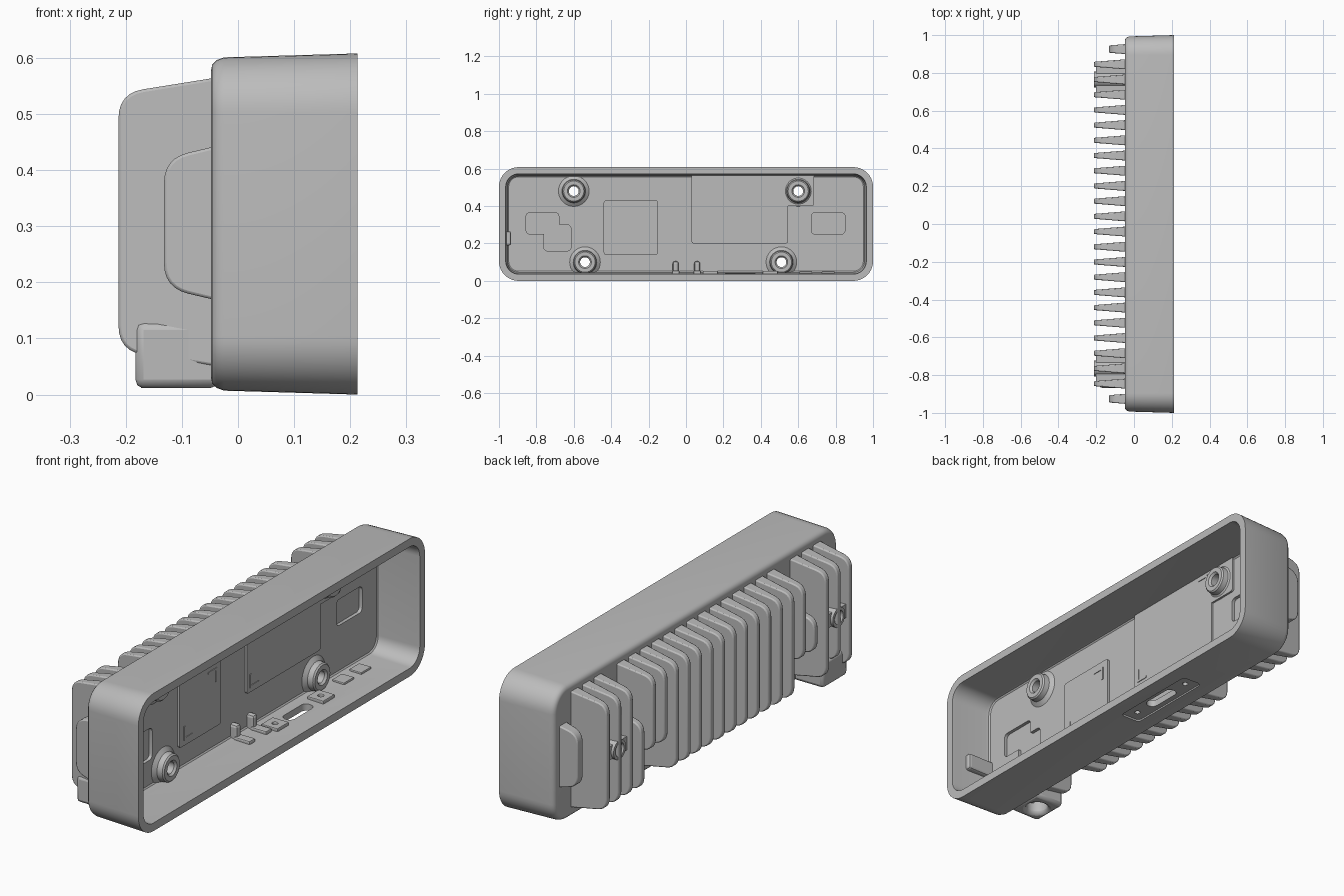
import bpy, bmesh
from math import sin, cos, pi, radians
from mathutils import Vector, Matrix

cube = bpy.data.objects.get("Cube")
if cube:
    bpy.data.objects.remove(cube)

grey = bpy.data.materials.new("cast_grey")
grey.use_nodes = True
colour = (0.5, 0.5, 0.5, 1)
grey.diffuse_color = colour
grey.node_tree.nodes["Principled BSDF"].inputs["Base Color"].default_value = colour

MID = 0.304          # height of the housing centre
BACK, RIM, FLOOR = -0.048, 0.213, 0.012


def finish(name, bm, bevel=0, segments=2):
    bmesh.ops.recalc_face_normals(bm, faces=bm.faces)
    mesh = bpy.data.meshes.new(name)
    bm.to_mesh(mesh)
    bm.free()
    mesh.materials.append(grey)
    ob = bpy.data.objects.new(name, mesh)
    bpy.context.collection.objects.link(ob)
    if bevel:
        mod = ob.modifiers.new("Bevel", "BEVEL")
        mod.width, mod.segments = bevel, segments
        mod.limit_method, mod.angle_limit = "ANGLE", radians(40)
    return ob


def smooth(ob):
    bpy.ops.object.select_all(action="DESELECT")
    ob.select_set(True)
    bpy.context.view_layer.objects.active = ob
    bpy.ops.object.shade_smooth_by_angle(angle=radians(35))


def loft(rings, closed=False):
    bm = bmesh.new()
    loops = [[bm.verts.new(p) for p in ring] for ring in rings]
    pairs = list(zip(loops, loops[1:]))
    if closed:
        pairs.append((loops[-1], loops[0]))
    n = len(loops[0])
    for a, b in pairs:
        for i in range(n):
            bm.faces.new((a[i], a[(i + 1) % n], b[(i + 1) % n], b[i]))
    if not closed:
        bm.faces.new(loops[0])
        bm.faces.new(loops[-1])
    return bm


def rounded_rect(x, y, z, hy, hz, r, steps=8):
    """Rounded rectangle in the plane of the housing floor."""
    pts = []
    for q, (sy, sz) in enumerate(((1, 1), (-1, 1), (-1, -1), (1, -1))):
        for i in range(steps + 1):
            a = (q + i / steps) * pi / 2
            pts.append((x, y + sy * (hy - r) + r * cos(a), z + sz * (hz - r) + r * sin(a)))
    return pts


def plate(name, x0, x1, y0, y1, z0, z1, r=0.012):
    args = ((y0 + y1) / 2, (z0 + z1) / 2, (y1 - y0) / 2, (z1 - z0) / 2, r, 4)
    return finish(name, loft([rounded_rect(x0, *args), rounded_rect(x1, *args)]))


def block(name, x0, x1, y0, y1, z0, z1, bevel=0):
    bm = bmesh.new()
    bmesh.ops.create_cube(bm, size=1)
    for v in bm.verts:
        v.co = Vector((x0 + (v.co.x + .5) * (x1 - x0), y0 + (v.co.y + .5) * (y1 - y0),
                       z0 + (v.co.z + .5) * (z1 - z0)))
    return finish(name, bm, bevel)


def cylinder(name, centre, r, depth, axis="X"):
    bm = bmesh.new()
    bmesh.ops.create_cone(bm, cap_ends=True, segments=32, radius1=r, radius2=r, depth=depth)
    turn = Matrix.Rotation(pi / 2, 4, "Y") if axis == "X" else Matrix()
    bm.transform(Matrix.Translation(centre) @ turn)
    return finish(name, bm)


def tube(name, y, z, profile, n=32):
    """Lathe a closed (radius, x) profile about an x axis."""
    rings = [[(x, y + r * cos(2 * pi * i / n), z + r * sin(2 * pi * i / n)) for i in range(n)]
             for r, x in profile]
    smooth(finish(name, loft(rings, closed=True)))


def cut(target, cutter):
    mod = target.modifiers.new("Cut", "BOOLEAN")
    mod.operation, mod.object, mod.solver = "DIFFERENCE", cutter, "EXACT"
    bpy.context.view_layer.objects.active = target
    bpy.ops.object.modifier_apply(modifier=mod.name)
    bpy.data.objects.remove(cutter)


# Housing: drafted tray open towards +x
sections = ((BACK, .03), (-.046, .02), (-.038, .012), (-.025, .007), (RIM, 0),
            (RIM, .036), (.197, .038), (.03, .043), (.017, .046), (FLOOR, .052))
housing = finish("housing", loft([rounded_rect(x, 0, MID, 1 - i, MID - i, .105 - i, 10)
                                  for x, i in sections]))

# Through holes, shallow pockets and the slot in the lower wall
upper, lower = ((-.6, .48), (.6, .48)), ((-.54, .1), (.51, .1))
for y, z in upper + lower:
    cut(housing, cylinder("cutter", (0, y, z), .03, .2))
for y0, y1, z0, z1 in ((.67, .85, .25, .365), (-.855, -.68, .25, .365), (-.76, -.615, .16, .3)):
    cut(housing, plate("cutter", FLOOR - .015, .08, y0, y1, z0, z1, .02))


def wall_cutter(half_length, half_width, z0, z1, r):
    """Rounded plate laid flat in the lower wall."""
    ob = plate("cutter", z0, z1, -half_length, half_length, -half_width, half_width, r)
    ob.data.transform(Matrix.Translation((.09, .29, 0)) @ Matrix(
        ((0, 0, -1, 0), (0, 1, 0, 0), (1, 0, 0, 0), (0, 0, 0, 1))))
    return ob


cut(housing, wall_cutter(.21, .05, -.02, .012, .02))
cut(housing, wall_cutter(.085, .026, -.05, .1, .025))
for y in (.13, .45):
    cut(housing, cylinder("cutter", (.09, y, .03), .012, .1, "Z"))
smooth(housing)

# Screw bosses inside, one for each through hole
for y, z in upper + lower:
    tube("screw_boss", y, z, ((.026, BACK), (.026, .047), (.034, .056), (.054, .056),
                              (.06, .05), (.063, .026), (.082, FLOOR), (.03, FLOOR - .01)))

# Raised thermal pads with corner marks
TOP = FLOOR + .01
plate("small_pad", FLOOR - .01, TOP, -.44, -.15, .14, .43)
plate("large_pad", FLOOR - .01, TOP, .03, .545, .2, .568)
side_pad = plate("large_pad_side", FLOOR - .01, TOP - .001, .5, .685, .4, .568)
cut(side_pad, cylinder("cutter", (FLOOR, .6, .48), .05, .1))


def corner_mark(y, z, s):
    for dy, dz in ((.06, .01), (.01, .06)):
        ys, zs = sorted((y, y + s * dy)), sorted((z, z + s * dz))
        block("corner_mark", TOP - .002, TOP + .003, *ys, *zs)


for y, z, s in ((-.41, .165, 1), (-.18, .4, -1), (.05, .22, 1), (.52, .55, -1)):
    corner_mark(y, z, s)

# Clips and lands on the inside walls
for y in (-.055, .06):
    block("board_clip", FLOOR - .01, .045, y - .016, y + .016, .03, .105, .012)
    block("clip_foot", .03, .11, y - .02, y + .02, .03, .055, .006)
block("end_clip", FLOOR - .01, .14, -.97, -.935, .19, .265, .01)
for y in (.13, .45):
    land = block("slot_land", .05, .13, y - .04, y + .04, .036, .054, .004)
    cut(land, cylinder("cutter", (.09, y, .03), .012, .1, "Z"))
for y in (.64, .76):
    block("wall_land", .035, .095, y - .035, y + .035, .035, .05, .004)


# Cooling fins: drafted plates with rounded outer corners
def fin(y, tip, z0, z1, slope=.028, r=.045):
    base = BACK + .01
    corners = [(base, z0), (tip, z0 + slope), (tip, z1 - slope), (base, z1)]
    pts = [Vector(corners[0])]
    for k in (1, 2):
        p = Vector(corners[k])
        a = p + (Vector(corners[k - 1]) - p).normalized() * r
        b = p + (Vector(corners[k + 1]) - p).normalized() * r
        for i in range(7):
            t = i / 6
            pts.append(a * (1 - t) ** 2 + p * 2 * t * (1 - t) + b * t ** 2)
    pts.append(Vector(corners[3]))
    half = lambda x: .027 - .014 * (base - x) / (base + .213)
    rings = [[(p.x, y + s * half(p.x), p.y) for p in pts] for s in (-1, 1)]
    smooth(finish("cooling_fin", loft(rings), .005))


PITCH = .0805
rows = [.926 - PITCH * k for k in range(24)]
for k, y in enumerate(rows):
    if abs(y) > .9:
        fin(y, -.132, .168, .443, .022)
        continue
    # fins stop short where a screw passes, and above the cable port
    z0 = .19 if any(abs(y - h[0]) < .075 for h in lower) else .1 if k == 21 else .05
    z1 = .39 if any(abs(y - h[0]) < .075 for h in upper) else .565
    fin(y, -.213, z0, z1)

# Mounting bosses and webs tying the outer fins together
for y in (rows[2], rows[21]):
    web = block("mount_web", -.2, BACK + .01, y - PITCH, y + PITCH, .28, .34)
    boss = cylinder("mount_boss", (-.123, y, .31), .043, .178)
    for part in (web, boss):
        cut(part, cylinder("cutter", (-.18, y, .31), .03, .16))
        smooth(part)

# Cable port under the rear, opening downwards
port_y = -.785
port = block("cable_port", -.183, BACK + .015, port_y - .083, port_y + .09, .012, .13)
cut(port, cylinder("cutter", (-.112, port_y, .04), .046, .12, "Z"))
mod = port.modifiers.new("Bevel", "BEVEL")
mod.width, mod.segments, mod.limit_method = .015, 2, "ANGLE"
mod.angle_limit = radians(60)
smooth(port)
